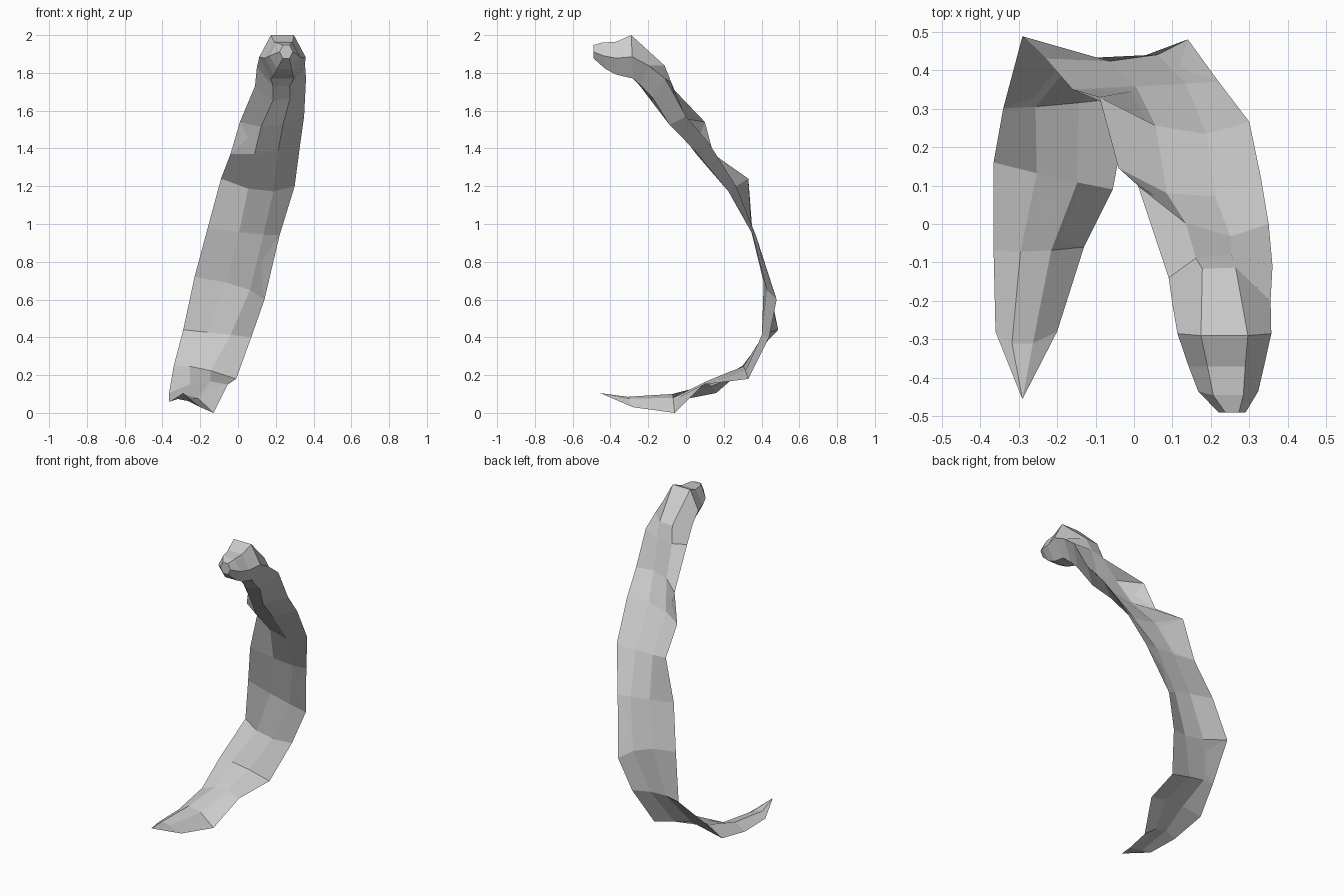
import bpy, bmesh, math
from mathutils import Vector

if "Cube" in bpy.data.objects:
    bpy.data.objects.remove(bpy.data.objects["Cube"])


def loft(name, rings, tip):
    """Skin closed rings into a flat-shaded solid ending in a point."""
    bm = bmesh.new()
    rows = [[bm.verts.new(p) for p in r] for r in rings]
    n = len(rows[0])
    for a, b in zip(rows, rows[1:]):
        for i in range(n):
            j = (i + 1) % n
            bm.faces.new((a[i], a[j], b[j], b[i]))
    bm.faces.new(rows[0])
    t = bm.verts.new(tip)
    for i in range(n):
        bm.faces.new((rows[-1][i], rows[-1][(i + 1) % n], t))
    bmesh.ops.recalc_face_normals(bm, faces=bm.faces)
    me = bpy.data.meshes.new(name)
    bm.to_mesh(me)
    bm.free()
    ob = bpy.data.objects.new(name, me)
    bpy.context.collection.objects.link(ob)
    return ob


# Blunt stem end, six-sided rings: centre, half width, half height, lean along y
stem = [
    ((.255, -.49, 1.912), .035, .035, 0),
    ((.245, -.435, 1.89), .078, .07, -.01),
    ((.24, -.37, 1.878), .098, .087, 0),
    ((.235, -.285, 1.885), .122, .115, -.005),
]
rings = []
for c, w, h, lean in stem:
    ring = []
    for i in range(6):
        a = math.pi + i * math.pi / 3
        s = math.sin(a) / math.sin(math.pi / 3)
        ring.append((c[0] + w * math.cos(a), c[1] + lean * s, c[2] + h * s))
    rings.append(ring)

# Curved strip: left edge, inner middle, right edge, thickness
stations = [
    ((.10, -.21, 1.83), (.23, -.24, 1.73), (.355, -.20, 1.84), .165),
    ((.09, -.14, 1.73), (.23, -.18, 1.66), (.36, -.11, 1.77), .13),
    ((.01, .10, 1.54), (.18, -.07, 1.52), (.35, .00, 1.57), .07),
    ((-.04, .145, 1.37), (.15, .05, 1.38), (.33, .12, 1.43), .035),
    ((-.09, .33, 1.24), (.12, .235, 1.18), (.30, .265, 1.20), .012),
    ((-.16, .35, .98), (.07, .35, .95), (.22, .37, .94), .012),
    ((-.23, .43, .72), (.00, .42, .67), (.14, .48, .60), .012),
    ((-.29, .488, .44), (-.10, .41, .42), (.07, .44, .40), .012),
    ((-.34, .30, .25), (-.20, .31, .235), (-.01, .33, .18), .012),
    ((-.365, .16, .105), (-.20, .12, .16), (-.055, .09, .15), .012),
    ((-.365, -.07, .06), (-.255, -.07, .09), (-.13, -.06, .00), .012),
    ((-.36, -.28, .06), (-.29, -.31, .08), (-.20, -.28, .03), .012),
]
tip = (-.29, -.455, .105)
mids = [Vector(s[1]) for s in stations] + [Vector(tip)]
for k, (l, m, r, t) in enumerate(stations):
    l, m, r = Vector(l), Vector(m), Vector(r)
    tangent = mids[k + 1] - mids[max(k - 1, 0)]
    out = (r - l).cross(tangent).normalized() * t
    half = (r - l) * .17
    rings.append([l, m - half, m + half, r, m + half + out, m - half + out])
loft("curved_strip_with_stem", rings, tip)
